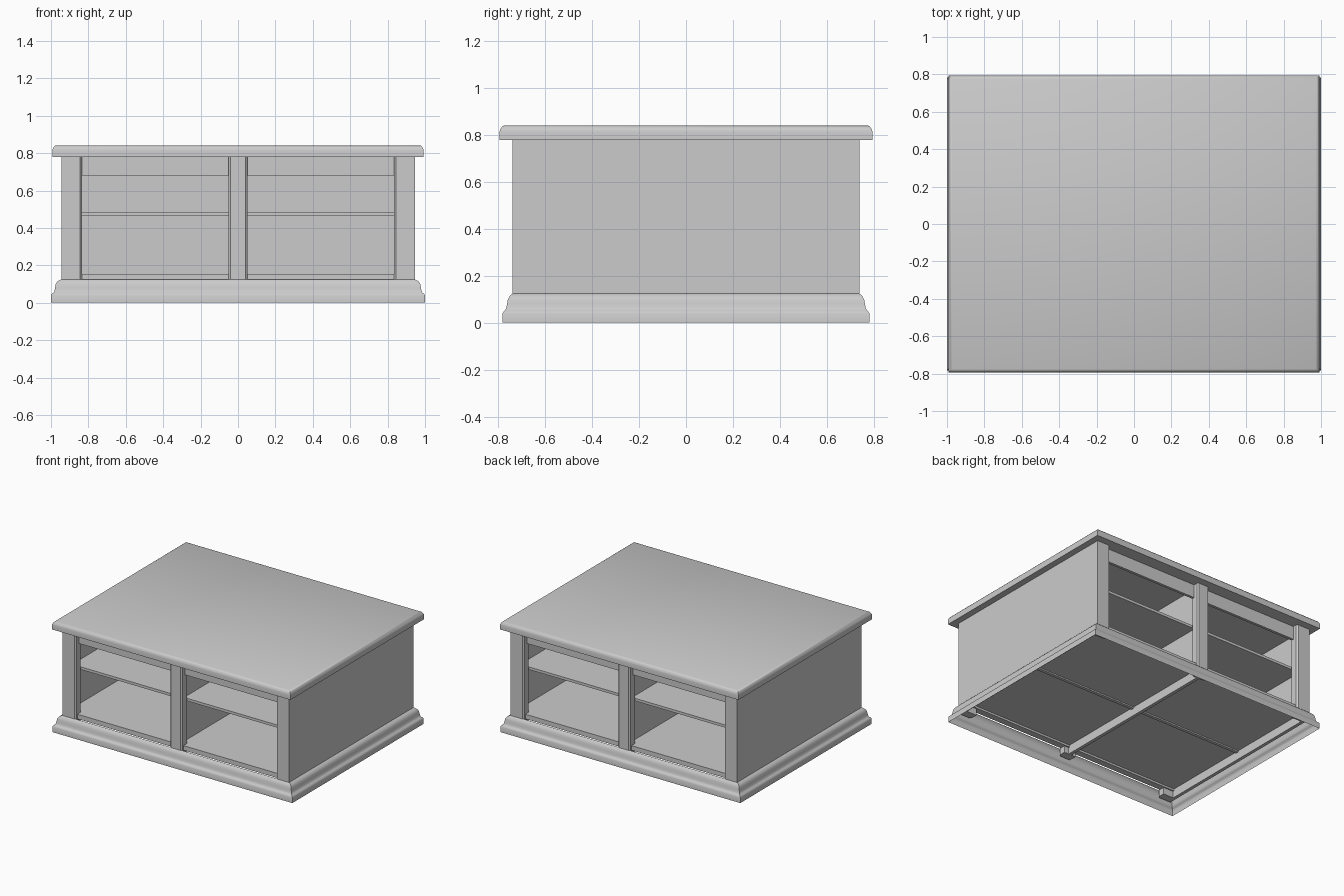
import bpy, math

if "Cube" in bpy.data.objects:
    bpy.data.objects.remove(bpy.data.objects["Cube"])


def finish(name, verts, faces, smooth=False):
    me = bpy.data.meshes.new(name)
    me.from_pydata(verts, [], faces)
    ob = bpy.data.objects.new(name, me)
    bpy.context.collection.objects.link(ob)
    if smooth:
        bpy.ops.object.select_all(action='DESELECT')
        bpy.context.view_layer.objects.active = ob
        ob.select_set(True)
        bpy.ops.object.shade_smooth_by_angle(angle=math.radians(40))
    return ob


def prism(name, outline, z0, z1):
    """Vertical prism from an outline in x, y."""
    n = len(outline)
    if sum(outline[i - 1][0] * outline[i][1] - outline[i][0] * outline[i - 1][1] for i in range(n)) < 0:
        outline = outline[::-1]
    verts = [(x, y, z) for z in (z0, z1) for x, y in outline]
    faces = [(i, (i + 1) % n, (i + 1) % n + n, i + n) for i in range(n)]
    faces += [tuple(range(n))[::-1], tuple(range(n, 2 * n))]
    return finish(name, verts, faces)


def box(name, x0, x1, y0, y1, z0, z1):
    return prism(name, [(x0, y0), (x1, y0), (x1, y1), (x0, y1)], z0, z1)


def rings(name, profile, capped):
    """Stack of rectangles (half x, half y, z) joined into a moulding."""
    verts = [(sx * hx, sy * hy, z) for hx, hy, z in profile
             for sx, sy in ((-1, -1), (1, -1), (1, 1), (-1, 1))]
    faces = [(4 * k + i, 4 * k + (i + 1) % 4, 4 * k + 4 + (i + 1) % 4, 4 * k + 4 + i)
             for k in range(len(profile) - 1) for i in range(4)]
    if capped:
        m = len(verts)
        faces += [(3, 2, 1, 0), (m - 4, m - 3, m - 2, m - 1)]
    return finish(name, verts, faces, True)


# Table top with eased upper edge
rings("table_top", [(.993, .795, .78), (.993, .795, .815), (.991, .793, .822),
                    (.986, .788, .831), (.980, .782, .838), (.972, .774, .842)], True)

# Hollow skirting, open underneath
rings("base_moulding", [(1, .782, 0), (1, .782, .04), (.995, .777, .048),
                        (.986, .770, .054), (.981, .766, .064), (.978, .763, .08),
                        (.975, .760, .098), (.970, .755, .108), (.962, .749, .117),
                        (.945, .738, .125)], False)

# Carcass walls
box("centre_divider", -.0125, .0125, -.70, .70, .07, .78)
box("back_to_back_panel", -.92, .92, -.0125, .0125, .125, .78)
for s, side in ((-1, "left"), (1, "right")):
    a, b = sorted((s * .92, s * .945))
    box(side + "_side_panel", a, b, -.74, .74, .07, .78)

for f, face in ((-1, "front"), (1, "back")):
    # Bevelled pilasters: centre and both corners
    def pilaster(name, x0, x1):
        c = .01
        prism(name, [(x0, f * .68), (x0, f * .73), (x0 + c, f * .74),
                     (x1 - c, f * .74), (x1, f * .73), (x1, f * .68)], .07, .78)

    pilaster(face + "_centre_post", -.05, .05)
    for s, side in ((-1, "left"), (1, "right")):
        tag = face + "_" + side
        pilaster(tag + "_post", *sorted((s * .835, s * .93)))
        # Rails, floor and shelf of one bay
        a, b = sorted((s * .0125, s * .92))
        for part, y0, y1, z0, z1 in (("top_rail", .68, .70, .68, .78),
                                     ("bottom_rail", .67, .72, .12, .155),
                                     ("floor", .0125, .67, .135, .155),
                                     ("shelf", .0125, .66, .465, .485)):
            y0, y1 = sorted((f * y0, f * y1))
            box(tag + "_" + part, a, b, y0, y1, z0, z1)
